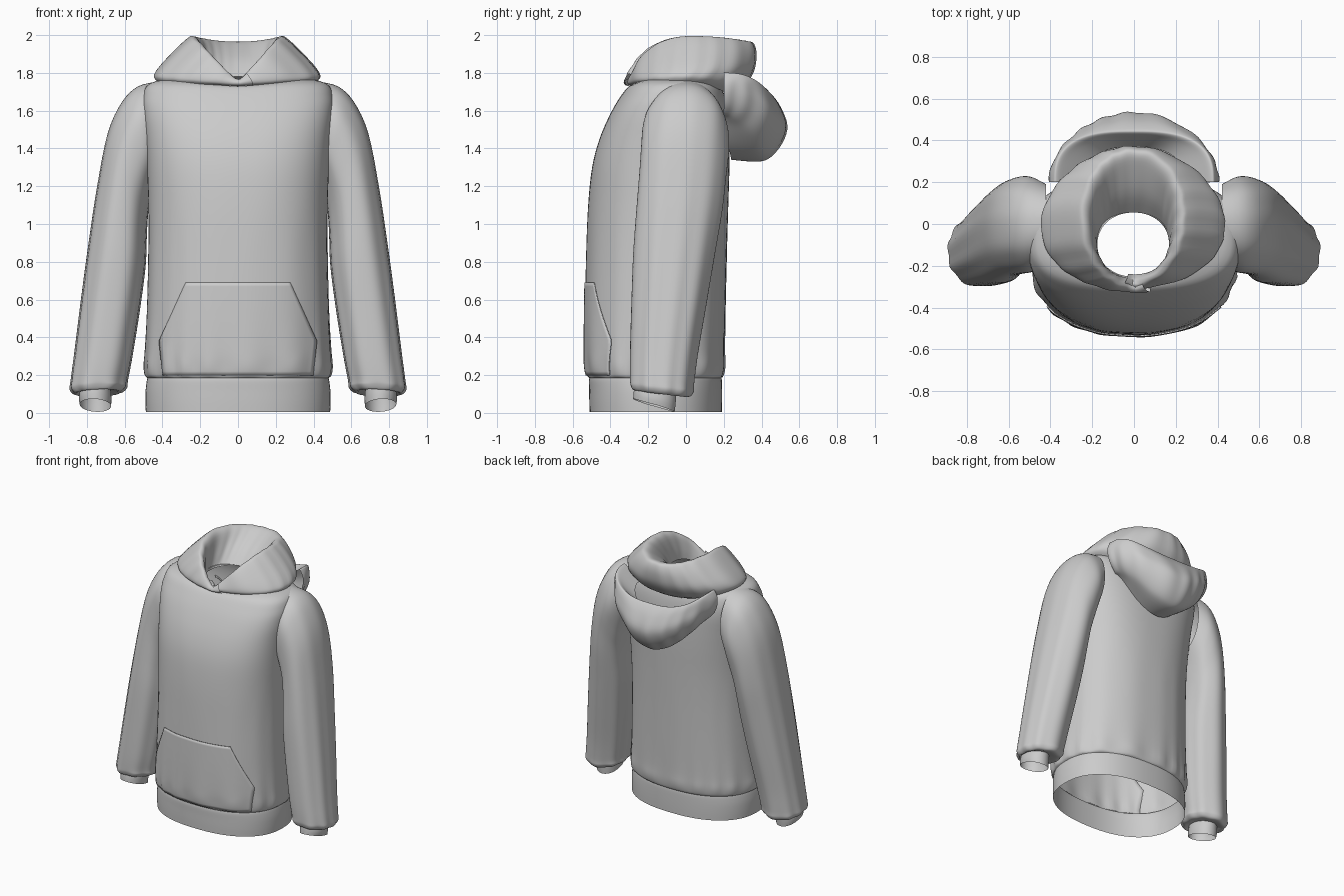
import bpy, math
from mathutils import Vector
from mathutils.bvhtree import BVHTree


def spow(v, p):
    return math.copysign(abs(v) ** p, v)


def smooth_rings(rings, sub):
    """Catmull-Rom resampling of the ring parameters."""
    out, n = [], len(rings)
    for i in range(n - 1):
        a, b, c, d = (rings[max(i - 1, 0)], rings[i], rings[i + 1], rings[min(i + 2, n - 1)])
        for k in range(sub):
            t = k / sub
            out.append([0.5 * (2 * q + (r - p) * t + (2 * p - 5 * q + 4 * r - s) * t * t
                               + (3 * q - p - 3 * r + s) * t ** 3)
                        for p, q, r, s in zip(a, b, c, d)])
    return out + [list(rings[-1])]


def make(name, verts, faces):
    me = bpy.data.meshes.new(name)
    me.from_pydata([tuple(v) for v in verts], [], faces)
    me.update()
    ob = bpy.data.objects.new(name, me)
    bpy.context.collection.objects.link(ob)
    for o in bpy.context.selected_objects:
        o.select_set(False)
    ob.select_set(True)
    bpy.context.view_layer.objects.active = ob
    bpy.ops.object.shade_smooth_by_angle(angle=math.radians(50))
    return ob


def loft(name, rings, point, seg=96, sub=4, lap=0.0):
    """Skin rings; lap > 0 overlaps the front ends, lap < 0 leaves the front open."""
    rings = smooth_rings(rings, sub)
    cols = seg + 1 if lap else seg
    verts, faces = [], []
    for r in rings:
        for j in range(cols):
            u = j / seg
            t = -math.pi / 2 - lap + u * (2 * math.pi + 2 * lap)
            verts.append(point(r, t, u))
    for i in range(len(rings) - 1):
        for j in range(seg):
            k = (j + 1) % cols
            faces.append((i * cols + j, i * cols + k, (i + 1) * cols + k, (i + 1) * cols + j))
    return make(name, verts, faces), verts, faces


def level(spread=0.0):
    """Ring: half width, front y, back y, front z, side z, back z, ripple, squareness."""
    def point(r, t, u):
        rx, yf, yb, zf, zs, zb, rip, p = r
        s, c = math.sin(t), math.cos(t)
        w = rip * math.sin(17 * t + 2 * math.sin(3 * t)) + spread * (u - 0.5)
        x = (rx + w) * spow(c, p)
        y = (yf + yb) / 2 + ((yb - yf) / 2 + w) * spow(s, p)
        z = zs + (zb - zs) * s * s if s > 0 else zs + (zf - zs) * (1 - abs(c))
        return Vector((x, y, z))
    return point


def limb(r, t, u):
    """Ring: outer x, z, inner x, z, front y, back y, y-tilt, ripple."""
    ox, oz, ix, iz, yf, yb, tilt, rip = r
    c, s = math.cos(t), math.sin(t)
    w = 1 + rip * math.sin(9 * t + 1.5 * math.sin(2 * t))
    return Vector(((ox + ix) / 2 + (ox - ix) / 2 * c * w,
                   (yf + yb) / 2 + (yb - yf) / 2 * spow(s, .9) * w,
                   (oz + iz) / 2 + (oz - iz) / 2 * c - tilt * s))


def flat(z, rx, yf, yb, rip=0.0, p=.86):
    return (rx, yf, yb, z, z, z, rip, p)


def mirror(ob):
    ob.modifiers.new("mirror", 'MIRROR').use_axis[0] = True


# Torso: gathered above the hem, squarer and sloping in at the shoulders
_, tv, tf = loft("torso", [
    flat(0.185, .480, -.512, .188),
    flat(0.20, .492, -.522, .198, .004),
    flat(0.25, .497, -.530, .206, .006),
    flat(0.34, .492, -.534, .206, .003),
    flat(0.55, .482, -.534, .210, .001),
    flat(0.85, .475, -.528, .217, .001),
    flat(1.10, .475, -.518, .224, 0, .84),
    flat(1.30, .482, -.497, .230, 0, .8),
    flat(1.45, .492, -.458, .230, 0, .76),
    flat(1.58, .505, -.402, .224, 0, .72),
    flat(1.67, .505, -.350, .208, 0, .72),
    (.465, -.305, .180, 1.725, 1.745, 1.73, 0, .75),
    (.300, -.268, .130, 1.725, 1.780, 1.76, 0, .85),
    (.175, -.252, .055, 1.715, 1.780, 1.78, 0, .95)], level())

# Ribbed hem band
loft("hem_band", [
    flat(0.005, .488, -.510, .190), flat(0.06, .490, -.512, .191),
    flat(0.12, .489, -.513, .191), flat(0.17, .483, -.514, .190),
    flat(0.19, .478, -.510, .187)], level())

# Kangaroo pocket laid on the torso front
tree = BVHTree.FromPolygons(tv, tf)
nx, nz = 40, 24
pv, pf = [], []
for i in range(nz + 1):
    z = 0.2 + 0.49 * i / nz
    w = 0.395 + 0.02 * min(1, (z - 0.2) / 0.18) - 0.14 * max(0, (z - 0.38) / 0.31)
    for j in range(nx + 1):
        x = w * (2 * j / nx - 1)
        hit = tree.ray_cast(Vector((x, -2, z)), Vector((0, 1, 0)))
        pv.append(hit[0] + hit[1].normalized() * (0.006 if hit[1].y < 0 else -0.006))
for i in range(nz):
    for j in range(nx):
        a = i * (nx + 1) + j
        pf.append((a, a + 1, a + nx + 2, a + nx + 1))
pocket = make("front_pocket", pv, pf)
sol = pocket.modifiers.new("thickness", 'SOLIDIFY')
sol.thickness, sol.offset = 0.006, -1

# Sleeves: dropped shoulder down to the blouson edge tucked at the cuff
sleeve, _, _ = loft("sleeve", [
    (.420, 1.755, .420, 1.30, -.19, .19, 0, 0),
    (.530, 1.728, .445, 1.22, -.230, .222, 0, .008),
    (.615, 1.645, .460, 1.15, -.240, .225, 0, .012),
    (.690, 1.480, .475, 1.06, -.248, .212, 0, .008),
    (.745, 1.200, .483, 0.95, -.265, .19, 0, .012),
    (.790, 0.900, .490, 0.78, -.283, .15, 0, .015),
    (.830, 0.600, .520, 0.55, -.293, .105, 0, .018),
    (.865, 0.320, .560, 0.30, -.300, .06, 0, .018),
    (.885, 0.170, .585, 0.17, -.300, .04, .015, .02),
    (.888, 0.125, .590, 0.135, -.298, .035, .02, .03),
    (.865, 0.100, .620, 0.110, -.285, .01, .02, .03),
    (.835, 0.120, .675, 0.125, -.270, -.05, .02, .01)], limb, seg=64)
mirror(sleeve)

# Narrow sloping cuffs
cuff, _, _ = loft("cuff", [
    (.835, 0.130, .675, 0.130, -.270, -.05, .02, 0),
    (.842, 0.080, .670, 0.080, -.277, -.055, .03, 0),
    (.838, 0.045, .672, 0.035, -.280, -.06, .034, 0)], limb, seg=48)
mirror(cuff)

# Hood collar: crossed in a V at the front, rolled over and down into the neck
loft("hood_collar", [
    (.425, -.295, .240, 1.730, 1.755, 1.68, 0, .95),
    (.440, -.312, .300, 1.735, 1.785, 1.72, .002, .95),
    (.410, -.318, .355, 1.745, 1.835, 1.80, .003, .95),
    (.340, -.312, .372, 1.755, 1.910, 1.88, .003, .95),
    (.272, -.300, .365, 1.760, 1.975, 1.94, .003, .95),
    (.235, -.288, .340, 1.757, 1.995, 1.965, .003, .95),
    (.200, -.272, .280, 1.748, 1.960, 1.945, .002, .95),
    (.178, -.258, .150, 1.730, 1.850, 1.870, .002, .95),
    (.172, -.250, .055, 1.715, 1.760, 1.780, 0, .95)],
    level(spread=0.02), lap=0.16)

# Hood bag hanging at the back: lining, flared rim, rounded pouch, underside
loft("hood_bag", [
    (.250, .030, .370, 1.580, 1.70, 1.58, 0, .85),
    (.330, -.010, .410, 1.650, 1.77, 1.65, 0, .75),
    (.372, -.035, .435, 1.690, 1.80, 1.69, 0, .72),
    (.388, -.055, .455, 1.690, 1.79, 1.685, 0, .76),
    (.405, -.100, .500, 1.620, 1.75, 1.620, .002, .95),
    (.405, -.135, .535, 1.530, 1.70, 1.520, .004, 1.05),
    (.390, -.110, .510, 1.440, 1.65, 1.430, .004, 1.05),
    (.365, -.050, .450, 1.360, 1.61, 1.355, .003, 1.05),
    (.330, .000, .380, 1.330, 1.58, 1.330, .001, 1.05),
    (.290, .060, .240, 1.340, 1.58, 1.340, 0, 1.05)],
    level(), seg=72, lap=-math.pi / 2)
